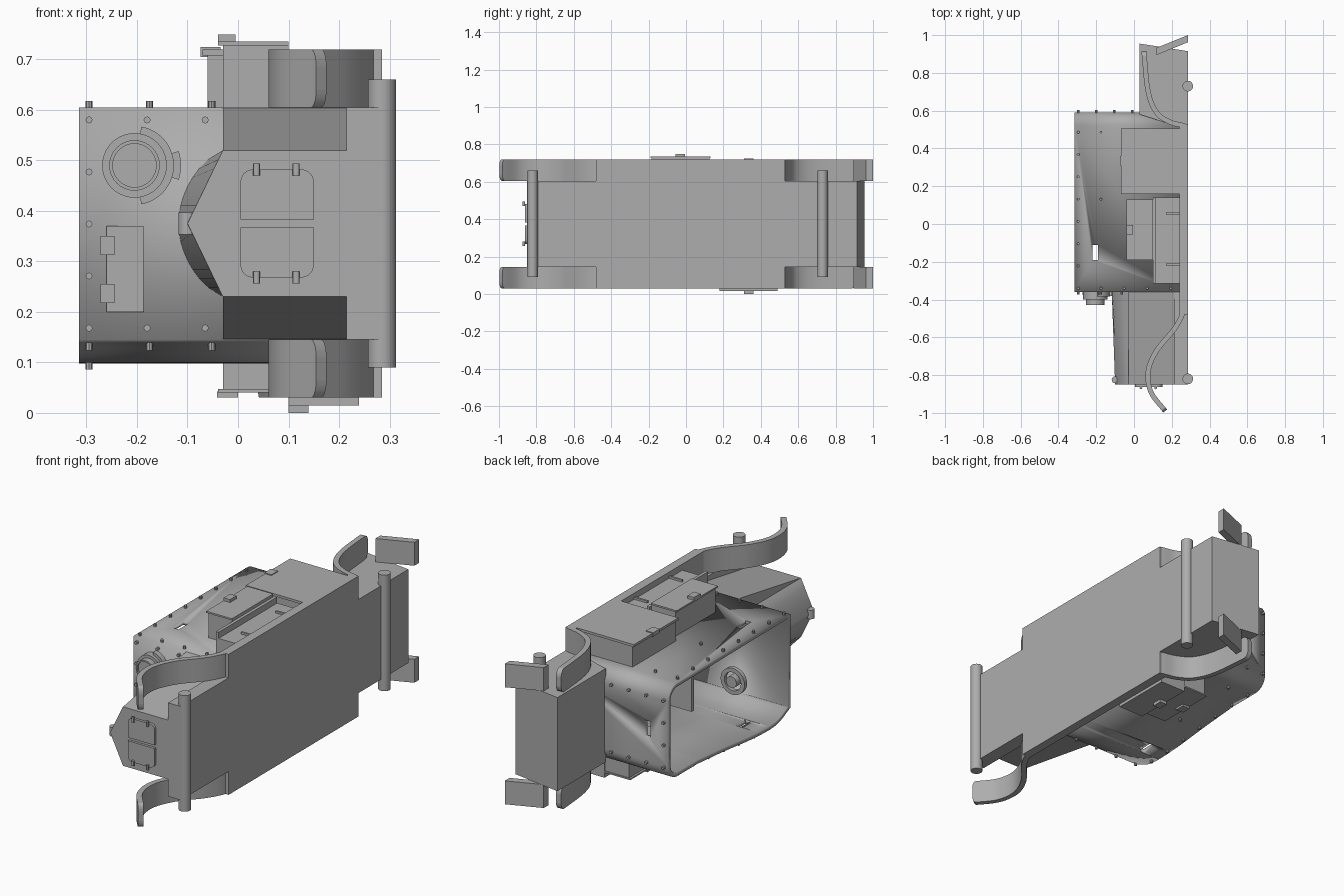
import bpy, bmesh, math
from mathutils import Vector

cube = bpy.data.objects.get("Cube")
if cube:
    bpy.data.objects.remove(cube, do_unlink=True)

GREY = (0.42, 0.42, 0.42, 1)
mat = bpy.data.materials.new("armour grey")
mat.use_nodes = True
mat.diffuse_color = GREY
mat.node_tree.nodes["Principled BSDF"].inputs["Base Color"].default_value = GREY
MID = 0.375  # centre line across the width
SIDES = ((0.03, 0.145), (0.605, 0.72))


def finish(name, bm, smooth=True):
    bmesh.ops.recalc_face_normals(bm, faces=bm.faces)
    me = bpy.data.meshes.new(name)
    bm.to_mesh(me)
    bm.free()
    me.materials.append(mat)
    ob = bpy.data.objects.new(name, me)
    bpy.context.collection.objects.link(ob)
    bpy.ops.object.select_all(action='DESELECT')
    ob.select_set(True)
    bpy.context.view_layer.objects.active = ob
    if smooth:
        bpy.ops.object.shade_smooth_by_angle(angle=math.radians(30))
    return ob


def place(axis, a, b, h):
    return {'x': (h, a, b), 'y': (a, h, b), 'z': (a, b, h)}[axis]


def loft(name, ring_a, ring_b, caps=True):
    bm = bmesh.new()
    a = [bm.verts.new(p) for p in ring_a]
    b = [bm.verts.new(p) for p in ring_b]
    n = len(a)
    for i in range(n):
        bm.faces.new((a[i], a[(i + 1) % n], b[(i + 1) % n], b[i]))
    if caps:
        bm.faces.new(a)
        bm.faces.new(b)
    return finish(name, bm)


def prism(name, axis, pts, lo, hi, caps=True):
    return loft(name, [place(axis, *p, lo) for p in pts], [place(axis, *p, hi) for p in pts], caps)


def box(name, x, y, z):
    return prism(name, 'z', [(x[0], y[0]), (x[1], y[0]), (x[1], y[1]), (x[0], y[1])], *z)


def arc(cx, cy, r, start, end, n=8):
    angles = [math.radians(start + (end - start) * i / n) for i in range(n + 1)]
    return [(cx + r * math.cos(t), cy + r * math.sin(t)) for t in angles]


def rod(name, axis, centre, r, lo, hi, n=24):
    return prism(name, axis, arc(*centre, r, 0, 360, n)[:-1], lo, hi)


def tube(name, axis, centre, r_out, r_in, lo, hi, start=0, end=360):
    pts = arc(*centre, r_out, start, end, 32) + arc(*centre, r_in, end, start, 32)
    return prism(name, axis, pts, lo, hi)


def spline(pts, steps=8):
    p = [Vector(q) for q in pts]
    p = [2 * p[0] - p[1]] + p + [2 * p[-1] - p[-2]]
    out = []
    for i in range(1, len(p) - 2):
        for s in range(steps):
            t = s / steps
            out.append(0.5 * (2 * p[i] + (p[i + 1] - p[i - 1]) * t
                       + (2 * p[i - 1] - 5 * p[i] + 4 * p[i + 1] - p[i + 2]) * t * t
                       + (3 * p[i] - p[i - 1] - 3 * p[i + 1] + p[i + 2]) * t ** 3))
    return out + [p[-2]]


def mudguard(name, pts, thick, z):
    """Curved sheet with rounded free end (last point)."""
    line = spline(pts)
    left, right = [], []
    for i, p in enumerate(line):
        d = (line[min(i + 1, len(line) - 1)] - line[max(i - 1, 0)]).normalized()
        n = Vector((-d.y, d.x)) * thick / 2
        left.append(p + n)
        right.append(p - n)
    ob = prism(name, 'z', left + right[::-1], *z)
    bm = bmesh.new()
    bm.from_mesh(ob.data)
    end = line[-1]
    tip = [e for e in bm.edges if all((v.co.xy - end).length < thick * 0.6 for v in e.verts)
           and abs(e.verts[0].co.z - e.verts[1].co.z) < 0.01]
    bmesh.ops.bevel(bm, geom=tip, offset=0.035, segments=5, affect='EDGES', profile=0.5)
    bm.to_mesh(ob.data)
    bm.free()


# Open cabin shell with rounded back corners and a bulging lower side
bulge = [tuple(p) for p in spline([(0.36, 0.145), (0.15, 0.127), (-0.08, 0.103),
                                   (-0.25, 0.102), (-0.36, 0.145)])]
outline = ([(-0.36, 0.605)] + arc(0.52, 0.535, 0.07, 90, 0)
           + arc(0.52, 0.215, 0.07, 0, -90) + bulge)
cabin = prism("cabin_shell", 'x', outline, -0.315, 0.25, caps=False)
wall = cabin.modifiers.new("wall", 'SOLIDIFY')
wall.thickness = 0.02
wall.offset = -1
cutters = [box("side_slot_cutter", (-0.22, -0.19), (-0.19, -0.11), (0, 0.7)),
           box("back_slot_cutter", (-0.22, -0.19), (0.5, 0.7), (0.335, 0.415))]
for c in cutters:
    c.hide_render = True
    cut = cabin.modifiers.new("slot", 'BOOLEAN')
    cut.object = c
    cut.solver = 'EXACT'
bpy.context.view_layer.objects.active = cabin
for m in list(cabin.modifiers):
    bpy.ops.object.modifier_apply(modifier=m.name)
for c in cutters:
    bpy.data.objects.remove(c, do_unlink=True)

# Floor, chassis and tail box
box("floor_plate", (0.24, 0.285), (-0.48, 0.53), (0.03, 0.72))
box("chassis", (0.215, 0.285), (-0.85, 0.55), (0.145, 0.605))
prism("tail_box", 'z', [(0.03, 0.58), (0.285, 0.5), (0.285, 0.915), (0.03, 0.955)], 0.145, 0.605)
for y in (-0.82, 0.73):
    rod("axle", 'z', (0.285, y), 0.028, 0.09, 0.66)

# Bonnet: tapered sides and a roof that changes from arch to ridge
def bonnet_ring(half, y):
    return [(-0.03, y, MID - half), (-0.03, y, MID + half),
            (0.216, y, MID + half), (0.216, y, MID - half)]


loft("bonnet_sides", bonnet_ring(0.23, -0.35), bonnet_ring(0.145, -0.85))
N = 16
arch, ridge = [], []
for i in range(N + 1):
    u = -1 + 2 * i / N
    arch.append((-0.03 - 0.088 * (1 - u * u) ** 0.75, -0.35, MID + 0.145 * u))
    ridge.append((-0.03 - 0.07 * (1 - abs(u)), -0.85, MID + 0.145 * u))
loft("bonnet_roof", arch, ridge)
rod("filler_cap", 'z', (-0.1, -0.825), 0.018, 0.353, 0.397)

# Radiator doors with hinges
for s in (-1, 1):
    z0, z1 = sorted((MID + s * 0.008, MID + s * 0.107))
    r = 0.025
    zc = z1 - r if s > 0 else z0 + r
    if s > 0:
        pts = [(0.005, z0), (0.15, z0)] + arc(0.125, zc, r, 0, 90) + arc(0.03, zc, r, 90, 180)
    else:
        pts = [(0.15, z1), (0.005, z1)] + arc(0.03, zc, r, 180, 270) + arc(0.125, zc, r, 270, 360)
    prism("radiator_door", 'y', pts, -0.862, -0.845)
    for x in (0.037, 0.115):
        rod("door_hinge", 'z', (x, -0.868), 0.007, MID + s * 0.107 - 0.012, MID + s * 0.107 + 0.012, 12)

# Mudguards and tail bumpers on both sides
for z in SIDES:
    mudguard("front_mudguard", [(0.263, -0.42), (0.255, -0.48), (0.21, -0.56), (0.12, -0.67),
                                (0.075, -0.78), (0.09, -0.89), (0.165, -0.99)], 0.026, z)
    mudguard("rear_mudguard", [(0.27, 0.52), (0.19, 0.54), (0.12, 0.59), (0.075, 0.7),
                               (0.052, 0.915)], 0.026, z)
    prism("tail_bumper", 'z', [(0.12, 0.895), (0.285, 0.962), (0.285, 1.0), (0.12, 0.933)], *z)

# Stowage boxes on the upper side
box("large_locker", (-0.06, 0.24), (0.165, 0.5), (0.6, 0.71))
box("large_locker_lid", (-0.07, 0.24), (0.16, 0.505), (0.708, 0.72))
box("tall_locker", (-0.03, 0.1), (-0.185, 0.125), (0.6, 0.73))
box("tall_locker_lid", (-0.04, 0.1), (-0.19, 0.13), (0.727, 0.735))
box("low_locker", (0.1, 0.24), (-0.315, 0.14), (0.6, 0.69))
box("low_locker_rail", (0.1, 0.115), (-0.315, 0.14), (0.69, 0.72))
for y in (-0.22, 0.05):
    box("low_locker_latch", (0.17, 0.24), (y, y + 0.01), (0.69, 0.7))
box("tall_locker_catch", (-0.04, -0.005), (-0.055, -0.005), (0.735, 0.749))
box("large_locker_catch", (-0.074, -0.035), (0.31, 0.36), (0.705, 0.724))

# Stowage boxes on the lower side
box("lower_locker", (-0.03, 0.1), (0.185, 0.485), (0.045, 0.16))
box("lower_locker_lid", (-0.04, 0.1), (0.18, 0.49), (0.04, 0.047))
box("lower_locker_catch", (-0.042, 0.0), (0.31, 0.36), (0.03, 0.042))
box("deep_locker", (0.1, 0.24), (0.18, 0.49), (0.015, 0.16))
box("deep_locker_catch", (0.1, 0.14), (0.31, 0.36), (0.0, 0.016))

# Gun port on the front plate
PORT = (-0.205, 0.49)
rod("port_base", 'y', PORT, 0.064, -0.4, -0.355, 40)
tube("port_collar", 'y', PORT, 0.078, 0.06, -0.385, -0.355, -80, 80)
tube("port_tab", 'y', PORT, 0.092, 0.07, -0.38, -0.355, -18, 18)
tube("port_barrel", 'y', PORT, 0.05, 0.043, -0.43, -0.39)
rod("port_plug", 'y', PORT, 0.044, -0.42, -0.39, 40)

# Driver's visor
box("visor_flap", (-0.26, -0.187), (-0.369, -0.355), (0.2, 0.37))
for z in (0.218, 0.313):
    box("visor_hinge", (-0.272, -0.245), (-0.376, -0.355), (z, z + 0.037))

# Cabin interior
box("seat_back", (-0.17, 0.24), (0.18, 0.2), (0.3, 0.5))
WHEEL = (-0.05, 0.23)
tube("steering_wheel", 'y', WHEEL, 0.065, 0.045, -0.31, -0.29)
rod("steering_hub", 'y', WHEEL, 0.028, -0.345, -0.28)

# Rivets
rivets = bmesh.new()


def rivet(axis, a, b, h, out):
    ring = arc(a, b, 0.007, 0, 360, 8)[:-1]
    lo = [rivets.verts.new(place(axis, *p, h - 0.006 * out)) for p in ring]
    hi = [rivets.verts.new(place(axis, *p, h + 0.013 * out)) for p in ring]
    rivets.faces.new(hi)
    for i in range(8):
        j = (i + 1) % 8
        rivets.faces.new((lo[i], lo[j], hi[j], hi[i]))


def lower_side(y):
    for (y1, z1), (y0, z0) in zip(bulge, bulge[1:]):
        if y0 <= y <= y1:
            return z0 + (z1 - z0) * (y - y0) / (y1 - y0)
    return 0.145


columns = [-0.295, -0.175, -0.052, 0.07, 0.195]
for i in range(8):
    y = -0.34 + 0.118 * i
    for x in columns if i == 0 else columns[:2] if i in (4, 7) else columns[:1]:
        rivet('z', x, y, 0.605, 1)
        rivet('z', x, y, lower_side(y), -1)
for i in range(5):
    z = 0.168 + 0.103 * i
    for x in (-0.295, -0.18, -0.065) if i in (0, 4) else (-0.295,):
        rivet('y', x, z, -0.36, -1)
for i in range(4):
    z = 0.21 + 0.11 * i
    for x in (-0.295, -0.2, -0.105, -0.01) if i in (0, 3) else (-0.295,):
        rivet('y', x, z, 0.59, 1)
finish("rivets", rivets)
